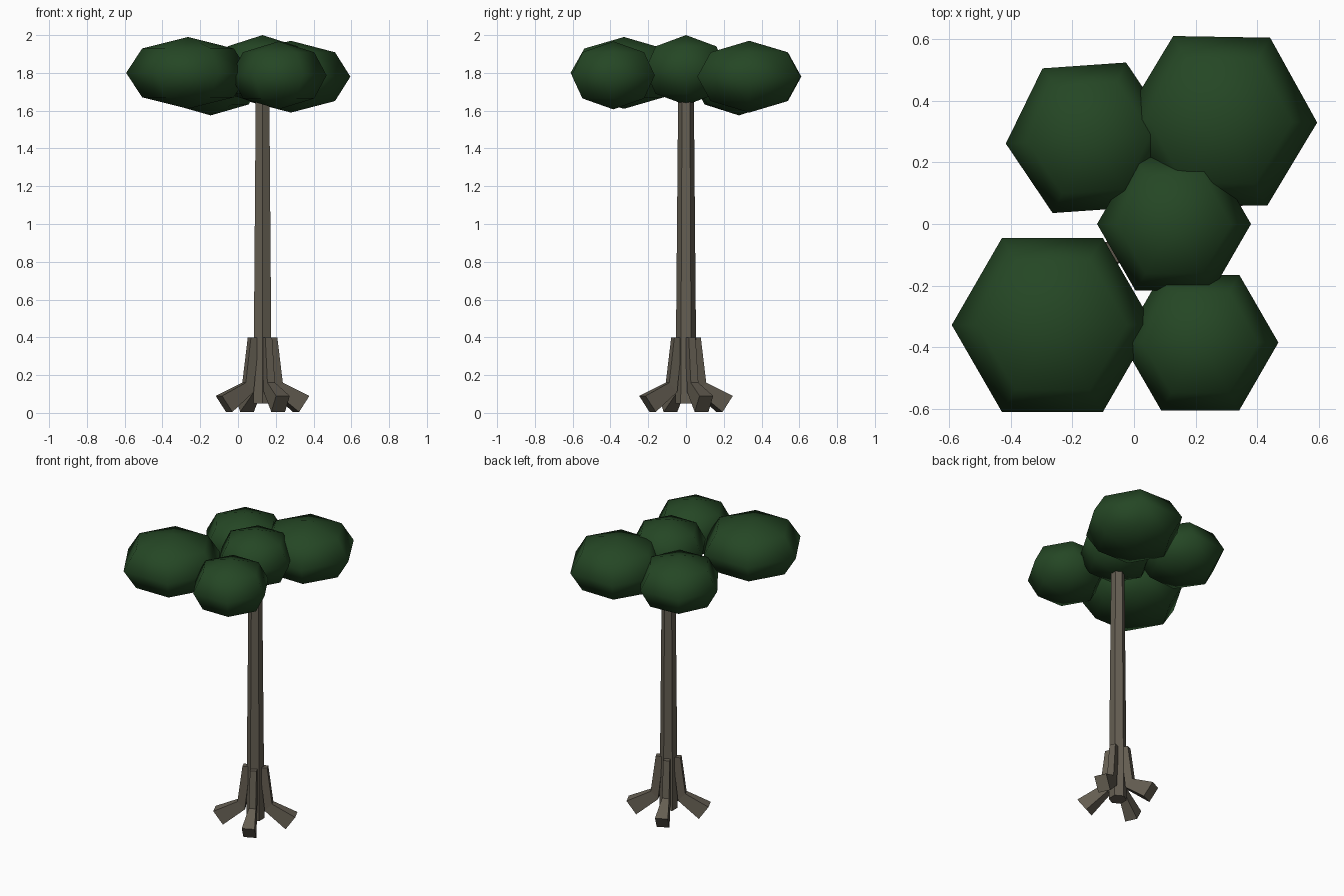
import bpy, bmesh, math
from mathutils import Matrix, Vector

if "Cube" in bpy.data.objects:
    bpy.data.objects.remove(bpy.data.objects["Cube"])


def material(name, rgb):
    m = bpy.data.materials.new(name)
    m.diffuse_color = (*rgb, 1)
    m.use_nodes = True
    m.node_tree.nodes["Principled BSDF"].inputs["Base Color"].default_value = m.diffuse_color
    return m


LEAF = material("leaf green", (0.018, 0.062, 0.018))
BARK = material("bark brown", (0.130, 0.113, 0.085))
TRUNK_X = 0.13


def finish(bm, name, mat, smooth=False):
    bmesh.ops.recalc_face_normals(bm, faces=bm.faces)
    for f in bm.faces:
        f.smooth = smooth
    mesh = bpy.data.meshes.new(name)
    bm.to_mesh(mesh)
    bm.free()
    mesh.materials.append(mat)
    obj = bpy.data.objects.new(name, mesh)
    bpy.context.collection.objects.link(obj)
    return obj


# Six-sided tapering trunk, corners facing front and back
bm = bmesh.new()
bmesh.ops.create_cone(bm, cap_ends=True, segments=6, radius1=0.056, radius2=0.041,
                      depth=1.7,
                      matrix=Matrix.Translation((TRUNK_X, 0, 0.90)))
if abs(max(v.co.y for v in bm.verts) - 0.056) > 0.002:
    bmesh.ops.rotate(bm, verts=bm.verts, cent=(TRUNK_X, 0, 0),
                     matrix=Matrix.Rotation(math.radians(30), 3, 'Z'))
finish(bm, "trunk", BARK)

# Buttress roots: (outer radius, z), (inner radius, z), half width
SECTIONS = [((0.077, 0.40), (0.03, 0.40), 0.020),
            ((0.108, 0.16), (0.062, 0.11), 0.022),
            ((0.255, 0.09), (0.195, 0.005), 0.040)]


def root(name, angle):
    bm = bmesh.new()
    place = Matrix.Translation((TRUNK_X, 0, 0)) @ Matrix.Rotation(angle, 4, 'Z')
    rings = []
    for (ro, zo), (ri, zi), w in SECTIONS:
        pts = [(ro, -w, zo), (ro, w, zo), (ri, w, zi), (ri, -w, zi)]
        rings.append([bm.verts.new(place @ Vector(p)) for p in pts])
    for a, b in zip(rings, rings[1:]):
        for i in range(4):
            j = (i + 1) % 4
            bm.faces.new((a[i], a[j], b[j], b[i]))
    bm.faces.new(rings[0])
    bm.faces.new(rings[-1])
    finish(bm, name, BARK)


for i in range(4):
    root(f"root_{i + 1}", math.radians(25 + 90 * i))

# Flattened six-sided leaf clumps: centre, radius, half height, turn in degrees
CLUMPS = [("front_left", (-0.265, -0.328, 1.80), 0.327, 0.19, 0),
          ("back_right", (0.28, 0.335, 1.78), 0.315, 0.19, -1),
          ("back_left", (-0.145, 0.28, 1.755), 0.272, 0.18, 4),
          ("front_right", (0.215, -0.385, 1.787), 0.254, 0.18, 0),
          ("centre", (0.13, 0.0, 1.815), 0.25, 0.185, 0)]

for name, centre, r, h, turn in CLUMPS:
    bm = bmesh.new()
    bmesh.ops.create_uvsphere(bm, u_segments=6, v_segments=4, radius=1)
    # Start with a corner on the x axis, and widen the shoulders a little
    corner = max(bm.verts, key=lambda v: v.co.x)
    base = math.atan2(corner.co.y, corner.co.x)
    for v in bm.verts:
        if 0.3 < abs(v.co.z) < 0.9:
            v.co.x *= 1.05
            v.co.y *= 1.05
            v.co.z *= 0.96
    bm.transform(Matrix.Translation(centre)
                 @ Matrix.Rotation(math.radians(turn) - base, 4, 'Z')
                 @ Matrix.Diagonal((r, r, h, 1)))
    finish(bm, "leaf_clump_" + name, LEAF, smooth=True)
